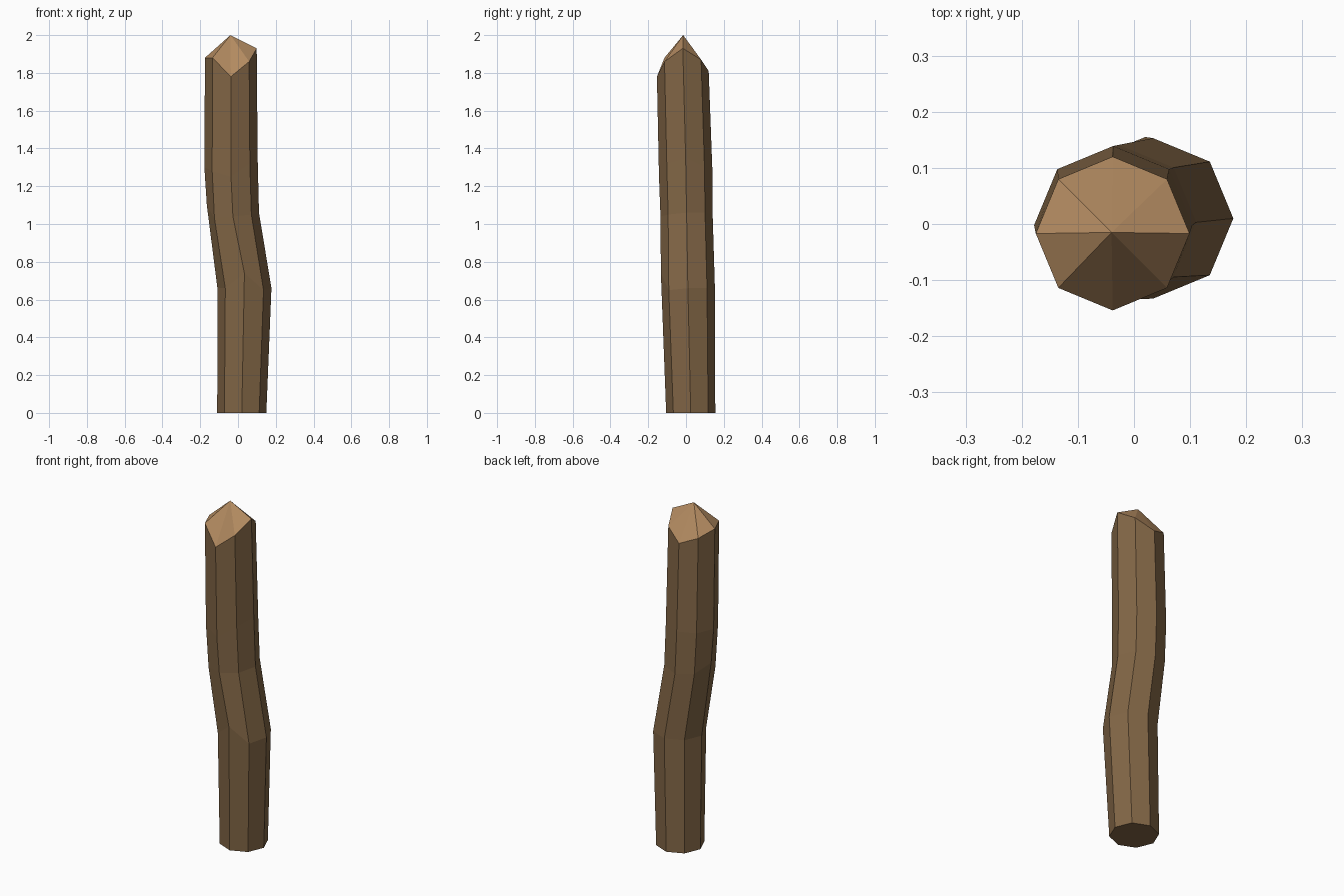
import bpy, bmesh, math

if "Cube" in bpy.data.objects:
    bpy.data.objects.remove(bpy.data.objects["Cube"])

SIDES = 8


def material(name, rgb):
    m = bpy.data.materials.new(name)
    m.diffuse_color = (*rgb, 1)
    m.use_nodes = True
    m.node_tree.nodes["Principled BSDF"].inputs["Base Color"].default_value = m.diffuse_color
    return m


bark = material("brown bark", (0.223, 0.133, 0.061))
cut_wood = material("light cut wood", (0.445, 0.254, 0.117))

# Rings up the post: centre x, centre y, radius, then heights
# counter-clockwise from the right-hand corner
rings = [
    (0.020, 0.025, 0.130, [0.0] * 8),
    (0.034, 0.010, 0.143, [.66, .66, .66, .66, .66, .66, .74, .65]),
    (-0.027, 0.003, 0.138, [1.06, 1.06, 1.05, 1.06, 1.10, 1.03, 1.04, 1.05]),
    (-0.037, -0.002, 0.141, [1.35, 1.30, 1.30, 1.30, 1.30, 1.28, 1.25, 1.32]),
    (-0.038, -0.017, 0.137, [1.93, 1.87, 1.81, 1.85, 1.88, 1.88, 1.78, 1.86]),
]

bm = bmesh.new()
loops = []
for cx, cy, r, heights in rings:
    loops.append([bm.verts.new((cx + r * math.cos(i * math.tau / SIDES),
                                cy + r * math.sin(i * math.tau / SIDES), z))
                  for i, z in enumerate(heights)])

# Flat base and faceted bent shaft
bm.faces.new(loops[0][::-1])
for low, high in zip(loops, loops[1:]):
    for i in range(SIDES):
        j = (i + 1) % SIDES
        bm.faces.new((low[i], low[j], high[j], high[i]))

# Whittled point
apex = bm.verts.new((-0.04, -0.015, 2.0))
for i in range(SIDES):
    f = bm.faces.new((loops[-1][i], loops[-1][(i + 1) % SIDES], apex))
    f.material_index = 1

bmesh.ops.recalc_face_normals(bm, faces=bm.faces)
mesh = bpy.data.meshes.new("wooden_stake")
bm.to_mesh(mesh)
bm.free()
mesh.materials.append(bark)
mesh.materials.append(cut_wood)
stake = bpy.data.objects.new("wooden_stake", mesh)
bpy.context.collection.objects.link(stake)
